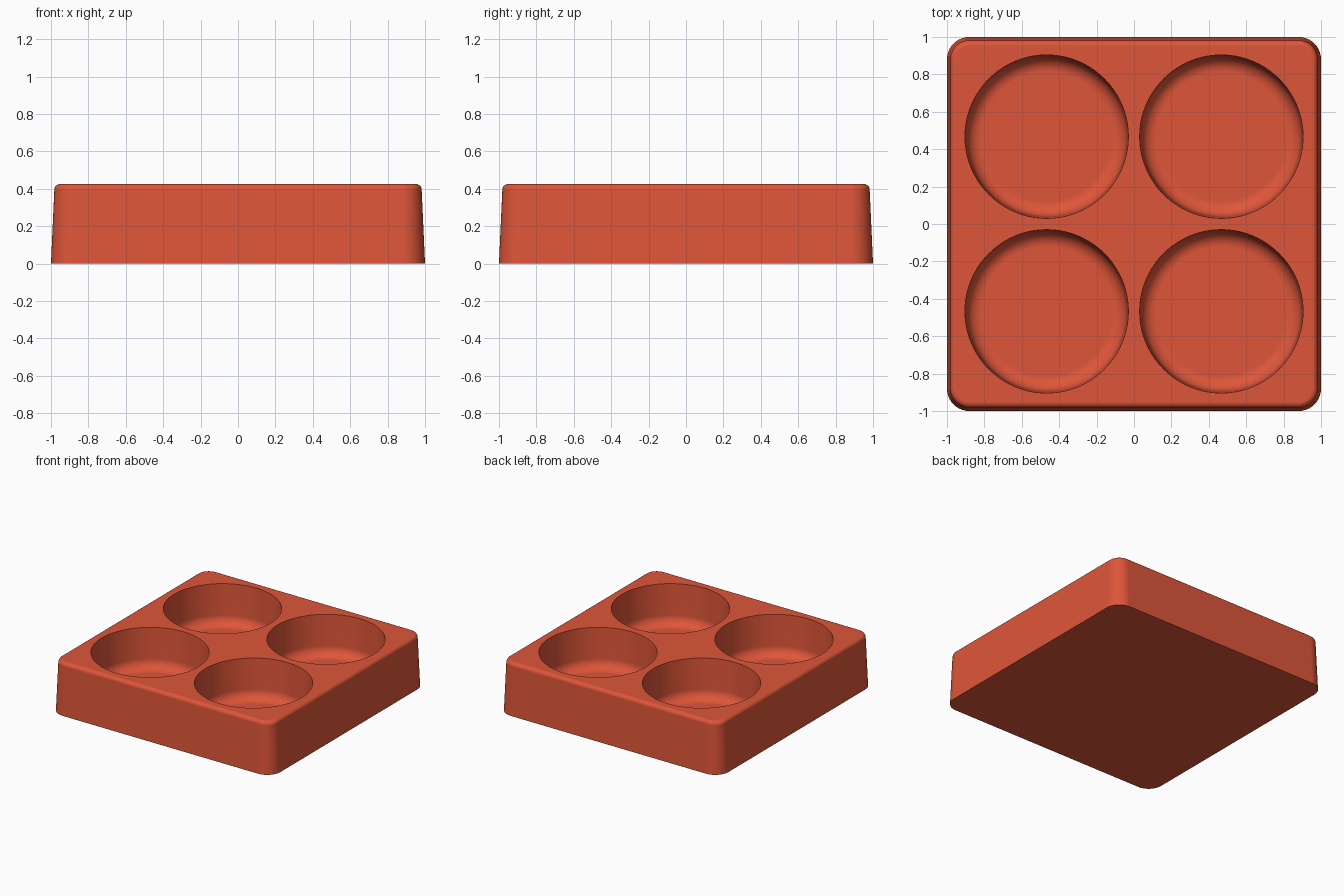
import bpy, bmesh
from math import sin, cos, pi

HEIGHT, FLOOR = 0.425, 0.095
WALL_TOP, EDGE = 0.982, 0.03        # body half width under its rounded top edge
CUP_R, CUP_FILLET, CUP_X = 0.437, 0.08, 0.467

cube = bpy.data.objects.get("Cube")
if cube:
    bpy.data.objects.remove(cube, do_unlink=True)

mat = bpy.data.materials.new("terracotta red")
mat.use_nodes = True
colour = (0.73, 0.092, 0.041, 1)
mat.diffuse_color = colour
bsdf = mat.node_tree.nodes["Principled BSDF"]
bsdf.inputs["Base Color"].default_value = colour
bsdf.inputs["Roughness"].default_value = 0.6


def loft(name, sections, steps, centre=(0, 0)):
    """Capped solid through rounded squares given as (half width, corner radius, z)."""
    bm = bmesh.new()
    rings = []
    for half, radius, z in sections:
        ring = []
        for corner in range(4):
            for i in range(steps + 1):
                a = (corner + i / steps) * pi / 2
                mid = (corner + 0.5) * pi / 2
                sx = 1 if cos(mid) > 0 else -1
                sy = 1 if sin(mid) > 0 else -1
                x = sx * (half - radius) + radius * cos(a)
                y = sy * (half - radius) + radius * sin(a)
                ring.append(bm.verts.new((x + centre[0], y + centre[1], z)))
        rings.append(ring)
    n = len(rings[0])
    for low, high in zip(rings, rings[1:]):
        for i in range(n):
            j = (i + 1) % n
            bm.faces.new((low[i], low[j], high[j], high[i]))
    bm.faces.new(rings[0][::-1])
    bm.faces.new(rings[-1])
    bmesh.ops.remove_doubles(bm, verts=bm.verts, dist=1e-5)
    bmesh.ops.recalc_face_normals(bm, faces=bm.faces)
    mesh = bpy.data.meshes.new(name)
    bm.to_mesh(mesh)
    bm.free()
    mesh.materials.append(mat)
    obj = bpy.data.objects.new(name, mesh)
    bpy.context.collection.objects.link(obj)
    return obj


# Tapered body with rounded corners and a rounded top edge
body = [(1, 0.12, 0)]
for i in range(7):
    a = i / 6 * pi / 2
    half = WALL_TOP - EDGE * (1 - cos(a))
    body.append((half, 0.12 - (1 - half), HEIGHT - EDGE * (1 - sin(a))))
tray = loft("tray", body, 10)

# Round cup with a filleted floor, slightly wider at the rim
cup = []
for i in range(9):
    a = i / 8 * pi / 2
    r = CUP_R - 0.01 - CUP_FILLET * (1 - sin(a))
    cup.append((r, r, FLOOR + CUP_FILLET * (1 - cos(a))))
cup.append((CUP_R, CUP_R, HEIGHT))
cup.append((CUP_R, CUP_R, HEIGHT + 0.1))

# Cut the four cups
bpy.context.view_layer.objects.active = tray
for sx in (-1, 1):
    for sy in (-1, 1):
        cutter = loft("cup_cutter", cup, 20, (sx * CUP_X, sy * CUP_X))
        cutter.hide_render = True
        cut = tray.modifiers.new("cup", "BOOLEAN")
        cut.operation = "DIFFERENCE"
        cut.solver = "EXACT"
        cut.object = cutter
        bpy.ops.object.modifier_apply(modifier=cut.name)
        bpy.data.objects.remove(cutter, do_unlink=True)

bpy.ops.object.select_all(action="DESELECT")
tray.select_set(True)
bpy.ops.object.shade_smooth_by_angle(angle=0.6)
weighted = tray.modifiers.new("clean flats", "WEIGHTED_NORMAL")
weighted.keep_sharp = True
